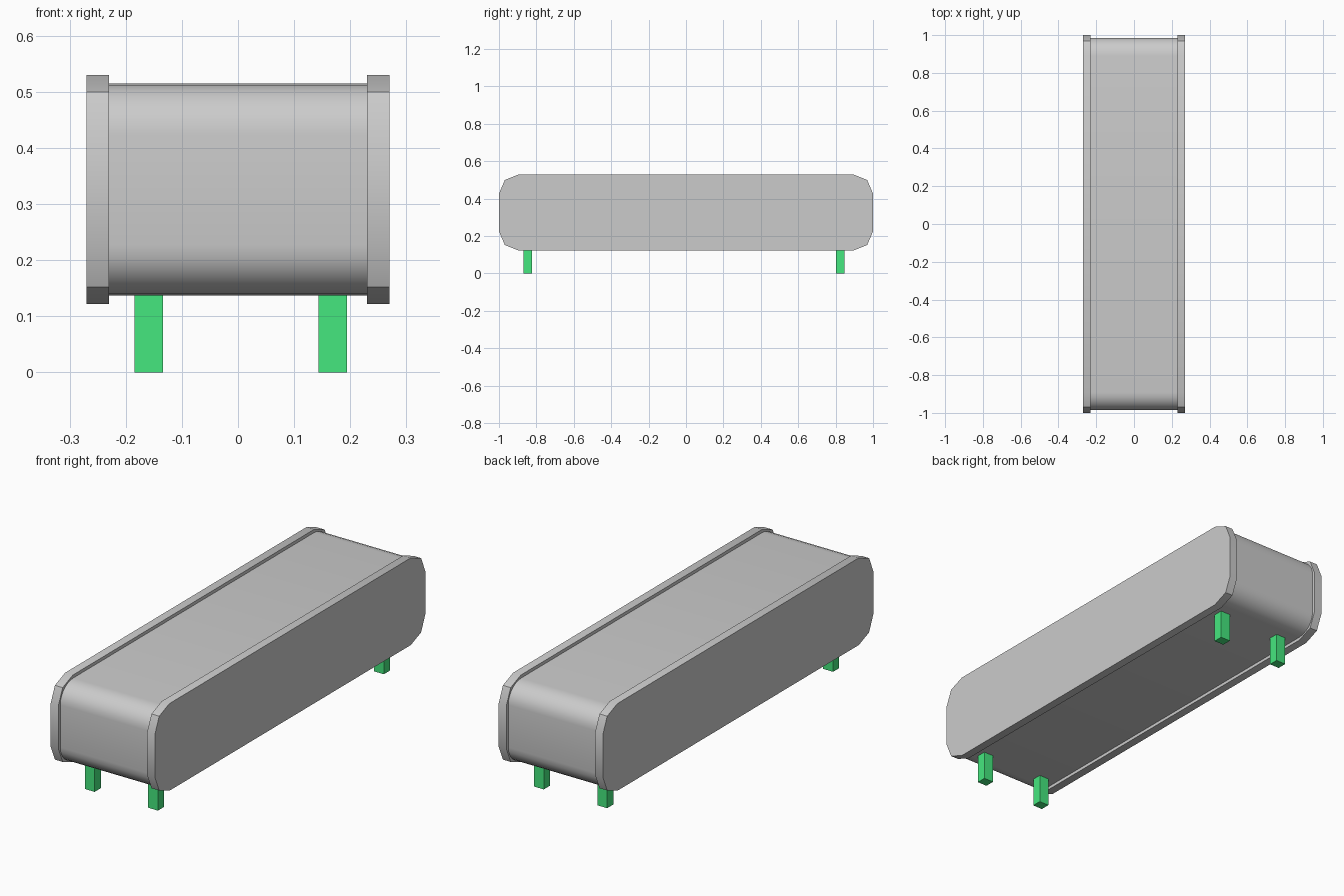
import bpy, bmesh, math

if "Cube" in bpy.data.objects:
    bpy.data.objects.remove(bpy.data.objects["Cube"])


def make_object(name, bm, mat=None):
    bmesh.ops.recalc_face_normals(bm, faces=bm.faces[:])
    mesh = bpy.data.meshes.new(name)
    bm.to_mesh(mesh)
    bm.free()
    ob = bpy.data.objects.new(name, mesh)
    bpy.context.collection.objects.link(ob)
    if mat:
        mesh.materials.append(mat)
    return ob


def smooth(ob, angle):
    bpy.ops.object.select_all(action='DESELECT')
    ob.select_set(True)
    bpy.context.view_layer.objects.active = ob
    bpy.ops.object.shade_smooth_by_angle(angle=math.radians(angle))


def rounded_outline(half_len, half_h, ry, rz, steps):
    """Rounded rectangle in the YZ plane with elliptical corners."""
    pts = []
    for sy, sz, start in ((1, 1, 0), (-1, 1, 90), (-1, -1, 180), (1, -1, 270)):
        for i in range(steps + 1):
            a = math.radians(start + 90 * i / steps)
            pts.append((sy * (half_len - ry) + ry * math.cos(a),
                        MID_Z + sz * (half_h - rz) + rz * math.sin(a)))
    return pts


def extrude_x(name, outline, x0, x1, caps=True):
    bm = bmesh.new()
    a = [bm.verts.new((x0, y, z)) for y, z in outline]
    b = [bm.verts.new((x1, y, z)) for y, z in outline]
    n = len(outline)
    for i in range(n):
        j = (i + 1) % n
        bm.faces.new((a[i], a[j], b[j], b[i]))
    if caps:
        bm.faces.new(a)
        bm.faces.new(b)
    return make_object(name, bm)


MID_Z = 0.326

# Belt wrapped around the middle
belt = extrude_x("belt", rounded_outline(0.986, 0.189, 0.095, 0.09, 6), -0.23, 0.23)
smooth(belt, 40)

# Side plates with two-segment corners
plate = rounded_outline(1.0, 0.204, 0.107, 0.103, 2)
for side, x0, x1 in (("left", -0.27, -0.23), ("right", 0.23, 0.27)):
    smooth(extrude_x(side + "_side_plate", plate, x0, x1), 30)

# Green legs
green = bpy.data.materials.new("leg_green")
green.diffuse_color = (0.06, 0.80, 0.21, 1)
green.use_nodes = True
green.node_tree.nodes["Principled BSDF"].inputs["Base Color"].default_value = green.diffuse_color
for side, x in (("left", -0.159), ("right", 0.169)):
    for end, y in (("front", -0.847), ("back", 0.824)):
        bm = bmesh.new()
        bmesh.ops.create_cube(bm, size=1)
        bmesh.ops.scale(bm, vec=(0.051, 0.046, 0.14), verts=bm.verts)
        bmesh.ops.translate(bm, vec=(x, y, 0.07), verts=bm.verts)
        make_object(f"{end}_{side}_leg", bm, green)
